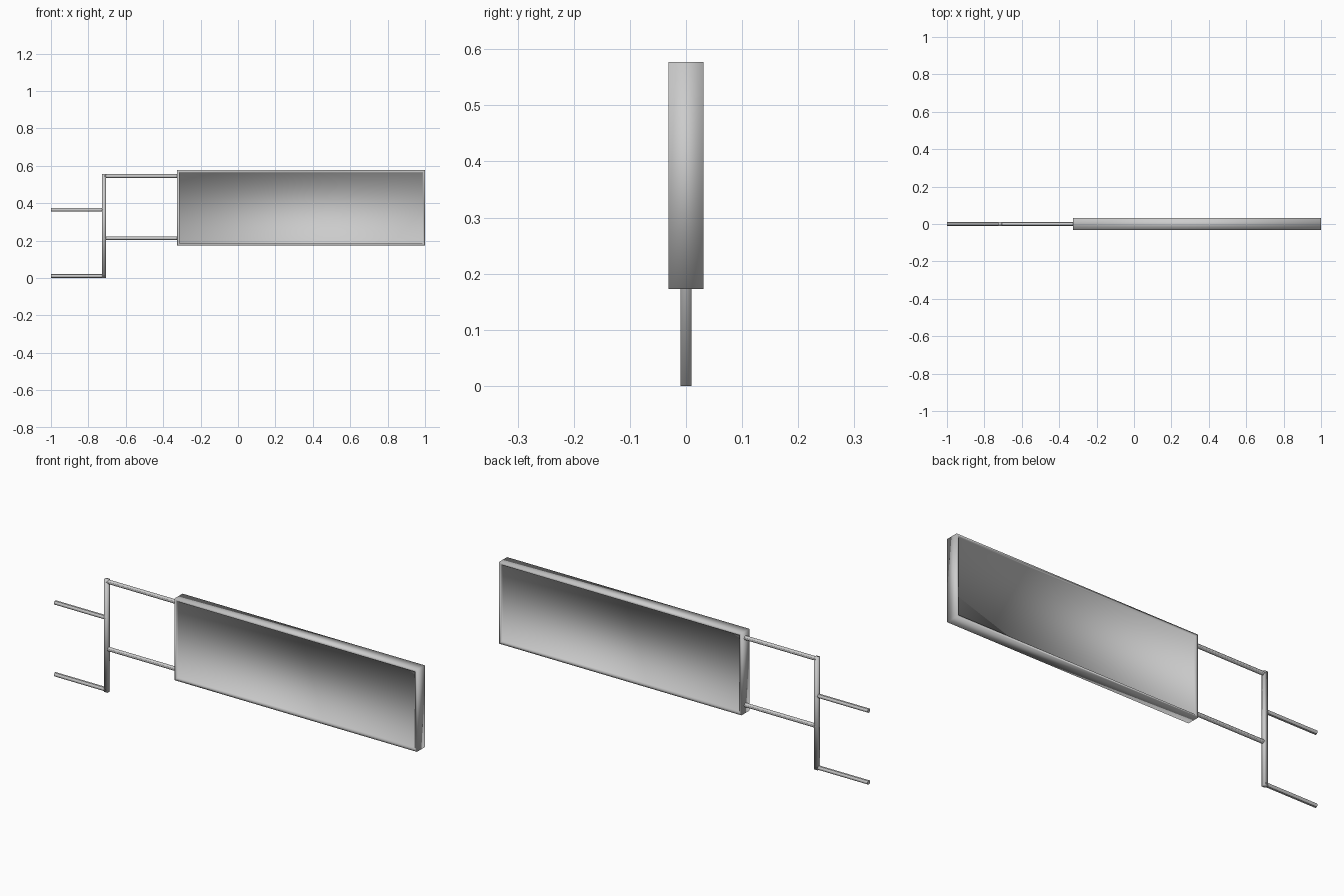
import bpy, bmesh
from mathutils import Vector

if "Cube" in bpy.data.objects:
    bpy.data.objects.remove(bpy.data.objects["Cube"])


def box_mesh(x0, x1, y, z0, z1):
    bm = bmesh.new()
    bmesh.ops.create_cube(bm, size=1)
    for v in bm.verts:
        v.co = Vector(((x0 + x1) / 2 + v.co.x * (x1 - x0),
                       v.co.y * 2 * y,
                       (z0 + z1) / 2 + v.co.z * (z1 - z0)))
    return bm


def finish(bm, name):
    for f in bm.faces:
        f.smooth = True
    me = bpy.data.meshes.new(name)
    bm.to_mesh(me)
    bm.free()
    ob = bpy.data.objects.new(name, me)
    bpy.context.collection.objects.link(ob)
    return ob


def rod(name, x0, x1, z, r=0.01):
    bpy.ops.mesh.primitive_cylinder_add(vertices=12, radius=r, depth=x1 - x0,
                                        location=((x0 + x1) / 2, 0, z),
                                        rotation=(0, 1.5707963, 0))
    ob = bpy.context.object
    ob.name = name
    bpy.ops.object.shade_smooth_by_angle()
    return ob


# Sign board: slab with a thin raised rim around both recessed faces
bm = box_mesh(-0.325, 1.0, 0.031, 0.173, 0.577)
bm.normal_update()
for f in [f for f in bm.faces if abs(f.normal.y) > 0.9]:
    side = 1 if f.normal.y > 0 else -1
    bmesh.ops.inset_individual(bm, faces=[f], thickness=0.016)
    bmesh.ops.inset_individual(bm, faces=[f], thickness=0.002)
    for v in f.verts:
        v.co.y -= side * 0.01
finish(bm, "sign_board")

# Upright post
finish(box_mesh(-0.727, -0.707, 0.0095, 0.0, 0.556), "post")

# Rods holding the board
for i, z in enumerate((0.545, 0.213)):
    rod(f"board_rod_{i + 1}", -0.715, -0.315, z)

# Rods fixing the post to the wall
for i, z in enumerate((0.365, 0.01)):
    rod(f"wall_rod_{i + 1}", -1.0, -0.715, z)
